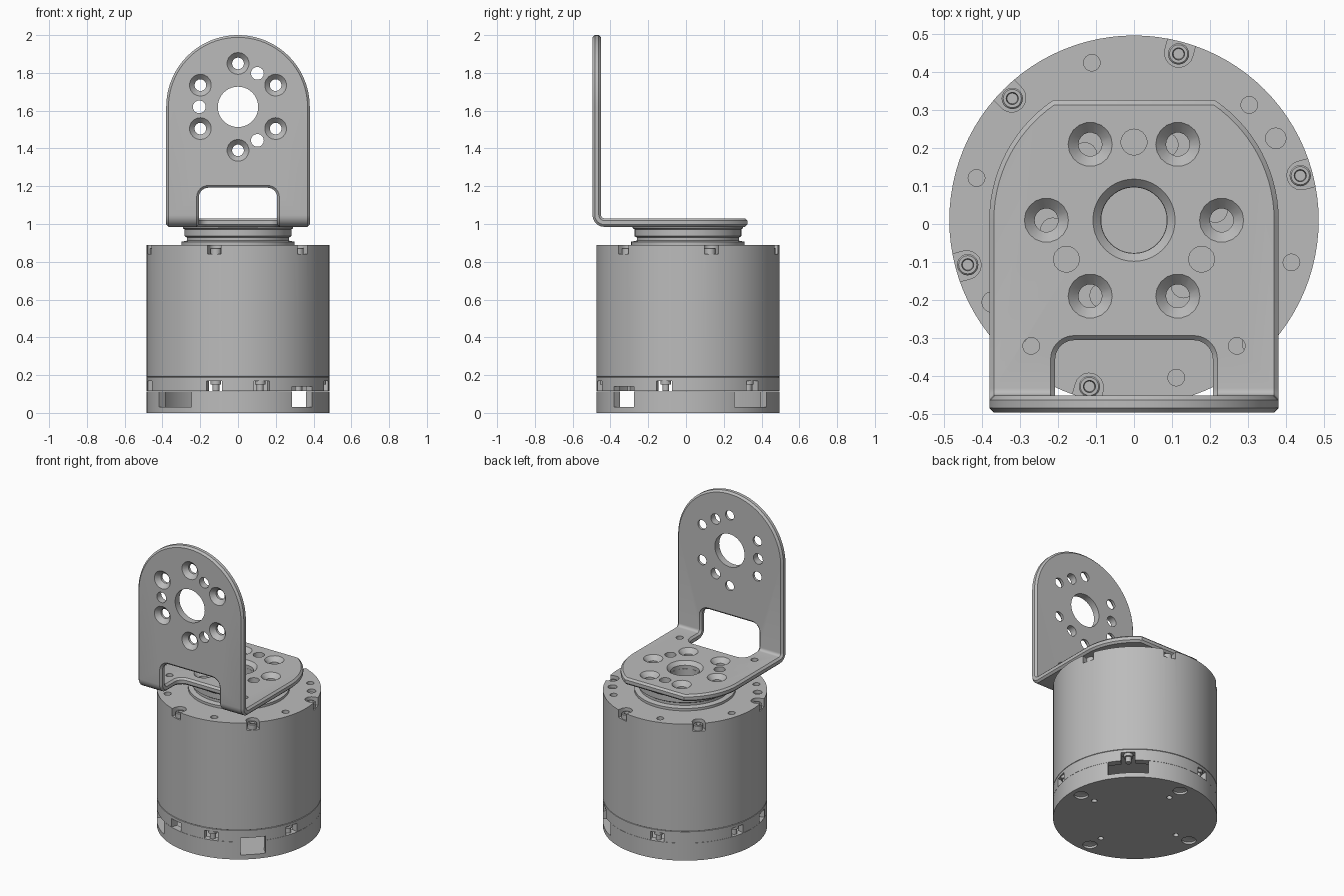
import bpy, bmesh
from math import sin, cos, pi, radians
from mathutils import Matrix, Vector

if "Cube" in bpy.data.objects:
    bpy.data.objects.remove(bpy.data.objects["Cube"], do_unlink=True)

grey = bpy.data.materials.new("plain grey")
grey.use_nodes = True
colour = (0.5, 0.5, 0.5, 1)
grey.diffuse_color = colour
grey.node_tree.nodes["Principled BSDF"].inputs["Base Color"].default_value = colour

AXIS = Vector((0, 0.01, 0))        # centre line of the drum
R = 0.485                          # drum radius


def finish(name, bm):
    bmesh.ops.recalc_face_normals(bm, faces=bm.faces)
    mesh = bpy.data.meshes.new(name)
    bm.to_mesh(mesh)
    bm.free()
    mesh.materials.append(grey)
    ob = bpy.data.objects.new(name, mesh)
    bpy.context.collection.objects.link(ob)
    return ob


def activate(ob):
    bpy.ops.object.select_all(action="DESELECT")
    ob.select_set(True)
    bpy.context.view_layer.objects.active = ob


def apply(ob, kind, **settings):
    activate(ob)
    mod = ob.modifiers.new(kind.lower(), kind)
    for key, value in settings.items():
        setattr(mod, key, value)
    bpy.ops.object.modifier_apply(modifier=mod.name)


def cut(ob, bm):
    cutter = finish("cutter", bm)
    cutter.hide_render = True
    apply(ob, "BOOLEAN", object=cutter, operation="DIFFERENCE", solver="EXACT")
    bpy.data.objects.remove(cutter, do_unlink=True)


def smooth(ob):
    activate(ob)
    bpy.ops.object.shade_smooth_by_angle(angle=radians(30))


def skin(bm, rings):
    """Join rings of vertices and cap both ends."""
    n = len(rings[0])
    for a, b in zip(rings, rings[1:]):
        for i in range(n):
            bm.faces.new((a[i], a[(i + 1) % n], b[(i + 1) % n], b[i]))
    bm.faces.new(rings[0])
    bm.faces.new(rings[-1])


def turn(bm, profile, place, sides=24):
    """Revolve (radius, height) pairs about the local z axis."""
    skin(bm, [[bm.verts.new(place @ Vector((r * cos(2 * pi * i / sides),
                                            r * sin(2 * pi * i / sides), z)))
               for i in range(sides)] for r, z in profile])


def around(angle, radius, z=0):
    a = radians(angle)
    return Matrix.Translation(AXIS + Vector((radius * cos(a), radius * sin(a), z)))


def slot(bm, angle, width, inner, low, high, rounded=False):
    """Radial slot open to the outside, optionally with a round inner end."""
    h = width / 2
    pts = [(0.6, -h), (0.6, h)]
    if rounded:
        pts += [(inner + h - h * sin(pi * i / 10), h * cos(pi * i / 10)) for i in range(11)]
    else:
        pts += [(inner, h), (inner, -h)]
    place = Matrix.Translation(AXIS) @ Matrix.Rotation(radians(angle), 4, "Z")
    skin(bm, [[bm.verts.new(place @ Vector((x, y, z))) for x, y in pts]
              for z in (low, high)])


def sixth(start):
    return range(start, start + 360, 60)


low_slots = (45, 105, 165, 195, 255, 285, 345)
centre = Matrix.Translation(AXIS)

# Base cup with cable windows and fixing holes underneath
bm = bmesh.new()
turn(bm, [(R, 0), (R, 0.114), (0.44, 0.114), (0.44, 0.03)], centre, 96)
base = finish("base_cup", bm)
bm = bmesh.new()
for angle, width in ((45, 0.24), (225, 0.24), (315, 0.15)):
    slot(bm, angle, width, 0.36, 0.03, 0.2)
for angle in range(0, 360, 90):
    turn(bm, [(0.043, -0.01), (0.043, 0.014), (0.022, 0.02)], around(angle, 0.415), 20)
    turn(bm, [(0.017, -0.01), (0.017, 0.02)], around(angle, 0.315), 16)
cut(base, bm)
smooth(base)

# Drum housing, hollow at its foot, with a fine seam groove
bm = bmesh.new()
turn(bm, [(0.44, 0.18), (0.44, 0.115), (R, 0.115), (R, 0.188), (R - 0.003, 0.19),
          (R, 0.192), (R, 0.89)], centre, 96)
housing = finish("drum_housing", bm)
bm = bmesh.new()
for angle in low_slots:
    slot(bm, angle, 0.085, 0.4, 0.1, 0.17)
slot(bm, 315, 0.15, 0.4, 0.1, 0.14)
for angle in sixth(15):
    slot(bm, angle, 0.075, 0.417, 0.84, 0.95, True)
for angle in sixth(45):
    turn(bm, [(0.022, 0.85), (0.022, 0.92)], around(angle, 0.428), 16)
for angle in (30, 210):
    turn(bm, [(0.027, 0.87), (0.027, 0.92)], around(angle, 0.43), 16)
turn(bm, [(0.086, 0.75), (0.086, 0.92)], centre, 40)
cut(housing, bm)
smooth(housing)

# Screws in the rim notches and the foot slots
bm = bmesh.new()
for angle in sixth(15):
    turn(bm, [(0.028, 0.835), (0.028, 0.87), (0.024, 0.874), (0.016, 0.874),
              (0.014, 0.855)], around(angle, 0.452), 20)
for angle in sixth(45):
    turn(bm, [(0.018, 0.115), (0.018, 0.15), (0.028, 0.15), (0.028, 0.172)],
         around(angle, 0.452), 16)
smooth(finish("housing_screws", bm))

# Turning output flange
bm = bmesh.new()
turn(bm, [(0.3, 0.885), (0.3, 0.906), (0.27, 0.912), (0.27, 0.928), (0.283, 0.936),
          (0.283, 0.972), (0.292, 0.978), (0.292, 0.985)], centre, 72)
flange = finish("output_flange", bm)
bm = bmesh.new()
turn(bm, [(0.086, 0.8), (0.086, 1.05)], centre, 40)
for angle in sixth(7):
    turn(bm, [(0.032, 0.92), (0.032, 1.05)], around(angle, 0.215), 16)
cut(flange, bm)
smooth(flange)

# Bent bracket: a flat sheet outline, folded, thickened and chamfered
W, THICK, BEND = 0.38, 0.045, 0.04
FOLD_Y, FOLD_Z, ARC = -0.4325, 1.0475, 0.04 * pi / 2
HUB_Z, INNER, CORNER = 1.62, 0.207, 0.05


def up(z):
    return z - FOLD_Z + ARC


def back(y):
    return FOLD_Y - y


outline = [(W * sin(pi * i / 48), up(HUB_Z + W * cos(pi * i / 48))) for i in range(25)]
outline += [(W * cos(a), back(0.01 + W * sin(a)))
            for a in (radians(56) * i / 14 for i in range(15))]
outline += [(0, back(0.01 + W * sin(radians(56)))), (0, back(-0.305))]
steps = [i * pi / 12 for i in range(7)]
outline += [(INNER - CORNER + CORNER * sin(a), back(-0.305 - CORNER + CORNER * cos(a)))
            for a in steps]
outline += [(INNER - CORNER + CORNER * cos(a), up(1.192 - CORNER + CORNER * sin(a)))
            for a in steps]
outline += [(0, up(1.192))]

bm = bmesh.new()
for side in (1, -1):
    bm.faces.new([bm.verts.new((side * x, s, 0)) for x, s in outline][::side])
bmesh.ops.remove_doubles(bm, verts=bm.verts, dist=0.0005)
for i in range(7):
    bmesh.ops.bisect_plane(bm, geom=bm.verts[:] + bm.edges[:] + bm.faces[:],
                           plane_co=(0, ARC * i / 6, 0), plane_no=(0, 1, 0))
for v in bm.verts:
    s = v.co.y
    a = min(max(s / BEND, 0), pi / 2)
    v.co.y = FOLD_Y - BEND * sin(a) - min(s, 0)
    v.co.z = FOLD_Z - BEND * cos(a) + max(s - ARC, 0)
bracket = finish("bent_bracket", bm)
apply(bracket, "SOLIDIFY", thickness=THICK, offset=0, use_even_offset=True)
apply(bracket, "BEVEL", width=0.012, segments=1, limit_method="ANGLE",
      angle_limit=radians(60), use_clamp_overlap=False)


def hole_pattern(bm, place, start, hub):
    """Hub hole, six countersunk holes and three plain holes."""
    turn(bm, hub, place, 40)
    for i, angle in enumerate(sixth(start)):
        spin = place @ Matrix.Rotation(radians(angle), 4, "Z")
        turn(bm, [(0.031, -0.05), (0.031, -0.006), (0.058, 0.0225), (0.058, 0.05)],
             spin @ Matrix.Translation((0.23, 0, 0)), 18)
        if i % 2 == 0:
            turn(bm, [(0.034, -0.05), (0.034, 0.05)],
                 spin @ Matrix.Rotation(radians(30), 4, "Z")
                 @ Matrix.Translation((0.205, 0, 0)), 18)


bm = bmesh.new()
flat = Matrix.Translation((0, 0.01, FOLD_Z - BEND))
upright = Matrix.Translation((0, FOLD_Y - BEND, HUB_Z)) @ Matrix.Rotation(pi / 2, 4, "X")
hole_pattern(bm, flat, 60, [(0.087, -0.05), (0.087, 0), (0.108, 0.0225), (0.108, 0.05)])
hole_pattern(bm, upright, 30, [(0.107, -0.05), (0.107, 0.05)])
for x in (-0.27, 0.27):
    turn(bm, [(0.022, -0.05), (0.022, 0.05)], flat @ Matrix.Translation((x, -0.33, 0)), 16)
cut(bracket, bm)
smooth(bracket)
